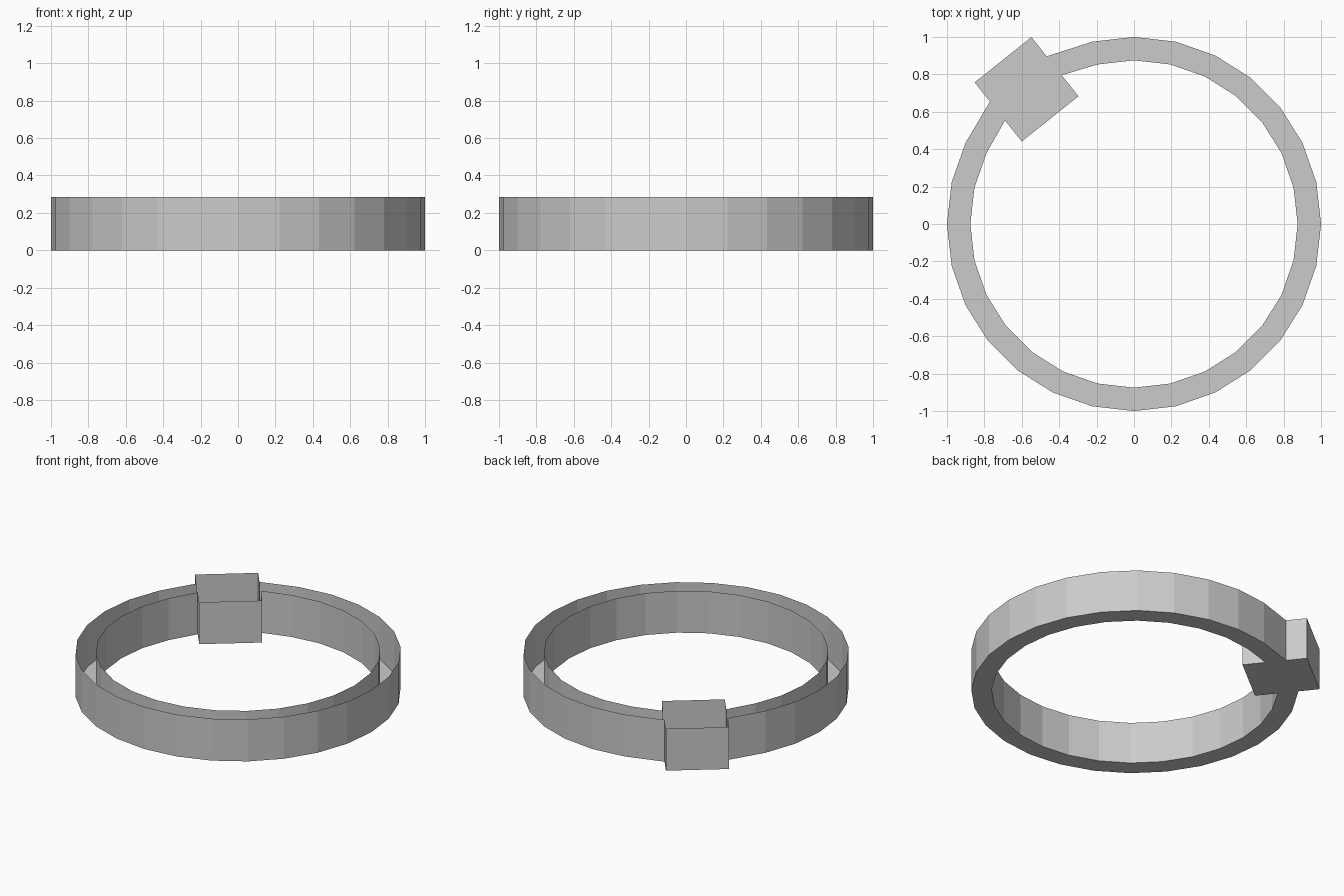
import bpy, bmesh
from math import sin, cos, pi

if "Cube" in bpy.data.objects:
    bpy.data.objects.remove(bpy.data.objects["Cube"])

SIDES, BOX_AT = 28, 10          # ring sides, and the step where the box sits
HEIGHT, R_OUT, R_IN = 0.284, 1.0, 0.875
STEP = 2 * pi / SIDES


def polar(r, k, across=0.0):
    """Point at radius r on ring step k, shifted along the tangent."""
    a = k * STEP
    return (r * cos(a) - across * sin(a), r * sin(a) + across * cos(a), 0)


def outline(r_ring, r_joint, r_box):
    """Ring arc followed by joint, two box corners, joint."""
    pts = [polar(r_ring, k) for k in range(BOX_AT + 2, BOX_AT + SIDES - 1)]
    w = 0.194
    return pts + [polar(r_joint, BOX_AT, -w), polar(r_box, BOX_AT, -w),
                  polar(r_box, BOX_AT, w), polar(r_joint, BOX_AT, w)]


bm = bmesh.new()


def wall(points, flip):
    """Upright wall over a closed outline; returns its bottom vertices."""
    low = [bm.verts.new(p) for p in points]
    top = [bm.verts.new((p[0], p[1], HEIGHT)) for p in points]
    for i in range(len(low)):
        j = (i + 1) % len(low)
        quad = [low[i], low[j], top[j], top[i]]
        bm.faces.new(quad[::-1] if flip else quad)
    return low


# Outer and inner walls
outer = wall(outline(R_OUT, 0.992, 1.123), False)
inner = wall(outline(R_IN, 0.863, 0.719), True)

# Floor of the ring channel; the top stays open
n = len(outer)
for i in list(range(n - 4)) + [n - 1]:
    j = (i + 1) % n
    bm.faces.new([inner[i], inner[j], outer[j], outer[i]])

# Floor of the box
bm.faces.new(inner[-4:] + outer[-4:][::-1])

mesh = bpy.data.meshes.new("ring_with_box")
bm.to_mesh(mesh)
bm.free()
bpy.context.collection.objects.link(bpy.data.objects.new("ring_with_box", mesh))
